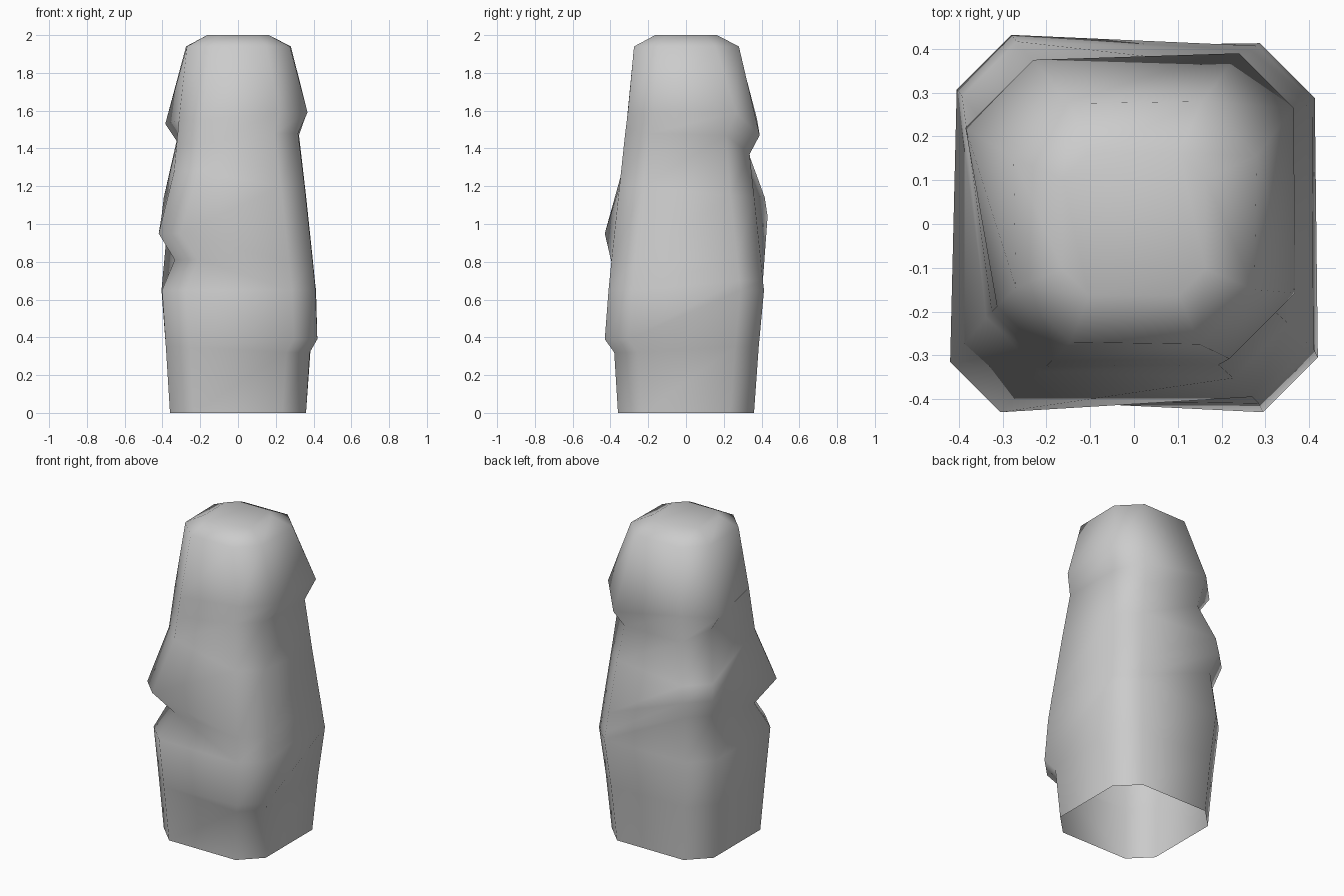
import bpy
import bmesh

cube = bpy.data.objects.get("Cube")
if cube:
    bpy.data.objects.remove(cube, do_unlink=True)

stone = bpy.data.materials.new("grey stone")
stone.use_nodes = True
GREY = (0.6, 0.6, 0.6, 1)
stone.diffuse_color = GREY
stone.node_tree.nodes["Principled BSDF"].inputs["Base Color"].default_value = GREY


def level(z, x, y=None, z_y=None, cut=.125):
    """Height and reach of a corner's side vertex, then of its front or back one."""
    return z, x, z if z_y is None else z_y, x if y is None else y, cut


# Levels up each chamfered corner, with its own knobs and hollows
base, rim = level(0, .36), level(2, .163, cut=.06)
front_right = [base, level(.35, .382), level(.65, .402), level(.81, .335),
               level(.95, .42, .43, cut=.115), level(1.28, .338),
               level(1.42, .325), level(1.55, .313), level(1.94, .27), rim]
front_left = [base, level(.32, .38), level(.39, .42, .43), level(.65, .41),
              level(.8, .395), level(1.2, .352), level(1.48, .318, .322),
              level(1.59, .368, .308, cut=.15), level(1.94, .275), rim]
back_left = [base, level(.35, .385), level(.65, .413), level(.7, .407),
             level(.82, .395), level(1.15, .36), level(1.47, .323, .337, 1.37),
             level(1.59, .365, .39, 1.47), level(1.94, .28), rim]
back_right = [base, level(.35, .382), level(.65, .405), level(.92, .38),
              level(1.04, .405, .432), level(1.14, .393, .417),
              level(1.44, .325, .333, 1.37),
              level(1.53, .385, .375, 1.56, .155), level(1.94, .275), rim]
corners = [(-1, -1, front_right), (1, -1, front_left),
           (1, 1, back_left), (-1, 1, back_right)]


def corner_pair(bm, sx, sy, z_x, x, z_y, y, cut):
    """Two vertices of a chamfered corner, counter-clockwise from above."""
    pair = [(sx * x, sy * (y - cut), z_x), (sx * (x - cut), sy * y, z_y)]
    if sx * sy < 0:
        pair.reverse()
    return [bm.verts.new(p) for p in pair]


bm = bmesh.new()
rings = []
for i in range(len(front_right)):
    ring = []
    for sx, sy, profile in corners:
        ring += corner_pair(bm, sx, sy, *profile[i])
    rings.append(ring)

# Walls between rings, flat cap on top, open underneath
for low, high in zip(rings, rings[1:]):
    for i in range(len(low)):
        j = (i + 1) % len(low)
        bm.faces.new((low[i], low[j], high[j], high[i]))
bm.faces.new(rings[-1])
bmesh.ops.recalc_face_normals(bm, faces=bm.faces)
for face in bm.faces:
    face.smooth = True

mesh = bpy.data.meshes.new("stone_pillar")
bm.to_mesh(mesh)
bm.free()
mesh.materials.append(stone)
pillar = bpy.data.objects.new("stone_pillar", mesh)
bpy.context.collection.objects.link(pillar)
